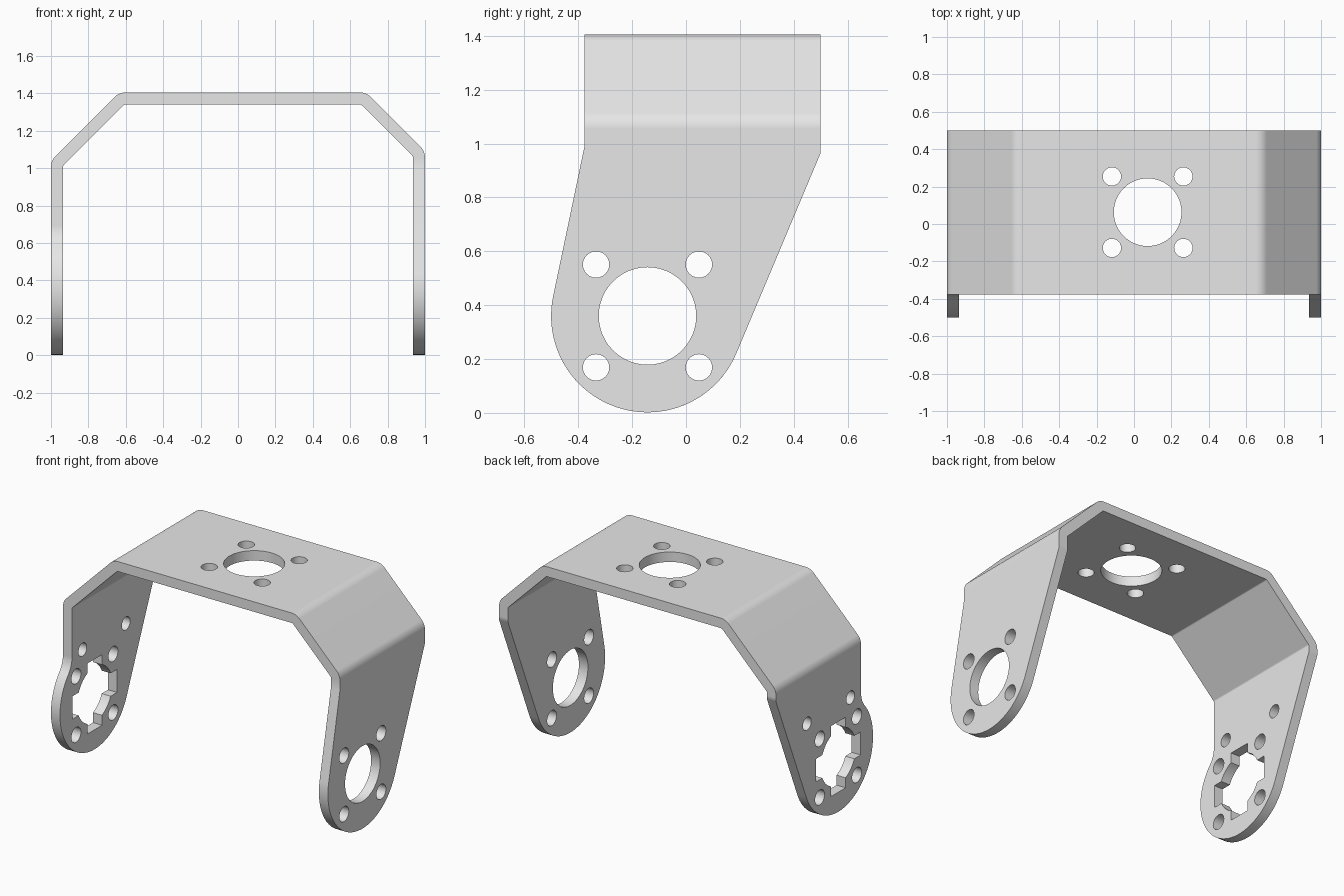
import bpy, bmesh
from math import sin, cos, pi, asin, atan2, acos, hypot, sqrt, tan, radians
from mathutils import Vector

cube = bpy.data.objects.get("Cube")
if cube:
    bpy.data.objects.remove(cube, do_unlink=True)

# Main dimensions
TOP, T = 1.405, 0.065            # height, sheet thickness
FRONT, BACK = -0.377, 0.5        # sheet width in y
JOIN = 0.99                      # height where legs meet the folded sheet
HY, HZ, R = -0.143, 0.36, 0.358  # rounded leg end: centre and radius
PX, PY = 0.073, 0.063            # centre of the top hole pattern

metal = bpy.data.materials.new("grey metal")
metal.use_nodes = True
GREY = (0.8, 0.8, 0.8, 1)
metal.diffuse_color = GREY
metal.node_tree.nodes["Principled BSDF"].inputs["Base Color"].default_value = GREY


def arc(cx, cy, r, a0, a1, n):
    return [(cx + r * cos(a0 + (a1 - a0) * i / n), cy + r * sin(a0 + (a1 - a0) * i / n))
            for i in range(n + 1)]


def circle(cx, cy, r, n=48):
    return arc(cx, cy, r, 0, 2 * pi, n)[:-1]


def prism(bm, outline, place, lo, hi, skip=(), caps=True):
    """Extrude a closed outline from lo to hi; skip lists open side faces."""
    a = [bm.verts.new(place(u, v, lo)) for u, v in outline]
    b = [bm.verts.new(place(u, v, hi)) for u, v in outline]
    n = len(outline)
    for i in range(n):
        j = (i + 1) % n
        if i not in skip:
            bm.faces.new((a[i], a[j], b[j], b[i]))
    if caps:
        bm.faces.new(a)
        bm.faces.new(b[::-1])


def along_x(u, v, d):
    return (d, u, v)


def along_y(u, v, d):
    return (u, d, v)


def along_z(u, v, d):
    return (u, v, d)


def make_object(name, bm):
    bmesh.ops.remove_doubles(bm, verts=bm.verts, dist=0.0002)
    bmesh.ops.recalc_face_normals(bm, faces=bm.faces)
    mesh = bpy.data.meshes.new(name)
    bm.to_mesh(mesh)
    bm.free()
    mesh.materials.append(metal)
    ob = bpy.data.objects.new(name, mesh)
    bpy.context.collection.objects.link(ob)
    return ob


def tangent_angle(py, pz, side):
    """Angle on the rounded end where a line from the given point touches it."""
    dy, dz = py - HY, pz - HZ
    return atan2(dz, dy) + side * acos(R / hypot(dy, dz))


def fold(corners, inset, radius):
    """Offset the fold line inwards and round its inner corners."""
    pts = []
    path = [Vector(c) for c in corners]
    for i, p in enumerate(path):
        if i in (0, len(path) - 1):
            pts.append((p.x + (inset if i == 0 else -inset), p.y))
            continue
        d0 = (p - path[i - 1]).normalized()
        d1 = (path[i + 1] - p).normalized()
        n0, n1 = Vector((d0.y, -d0.x)), Vector((d1.y, -d1.x))
        q = p + (n0 + n1) * inset / (1 + n0.dot(n1))
        c = q + (n0 + n1) * radius / (1 + n0.dot(n1))
        a0, a1 = atan2(-n0.y, -n0.x), atan2(-n1.y, -n1.x)
        pts += arc(c.x, c.y, radius, a0, a1, 6)
    return pts


# Folded sheet: two slopes and the top plate
bm = bmesh.new()
corners = [(-1, JOIN), (-1, 1.04), (-0.635, TOP), (0.685, TOP), (1, 1.09), (1, JOIN)]
outer, inner = fold(corners, 0, 0.08), fold(corners, T, 0.015)
profile = outer + inner[::-1]
ends = (len(outer) - 1, len(profile) - 1)
prism(bm, profile, along_y, FRONT, BACK, skip=ends, caps=False)
for y in (FRONT, BACK):
    # edge strips between outer and inner lines
    for i in range(len(outer) - 1):
        strip = (outer[i], outer[i + 1], inner[i + 1], inner[i])
        bm.faces.new([bm.verts.new((u, y, v)) for u, v in strip])

# Leg outlines: straight back edge, rounded end, then the front edge
back_corner = (BACK, 0.965)
a_back = tangent_angle(*back_corner, -1)
start = [(FRONT, JOIN), (BACK, JOIN), back_corner]

a_front = tangent_angle(FRONT, JOIN, 1)
left_leg = start + arc(HY, HZ, R, a_back, a_front - 2 * pi, 48)

# The other leg has an upright front edge with a fillet into the round end
F = 0.15
fz = HZ + sqrt((R + F) ** 2 - (HY - FRONT + F) ** 2)
a_fil = atan2(fz - HZ, FRONT - F - HY)
right_leg = start + arc(HY, HZ, R, a_back, a_fil - 2 * pi, 48)
right_leg += arc(FRONT - F, fz, F, a_fil - pi, 0, 10)[1:]

prism(bm, left_leg, along_x, 1 - T, 1, skip=(0,))
prism(bm, right_leg, along_x, -1, T - 1, skip=(0,))
bracket = make_object("bracket", bm)

# Hole cutters
bm = bmesh.new()
BIG, SMALL, STEP = 0.181, 0.049, 0.191
prism(bm, circle(HY, HZ, BIG), along_x, 0.8, 1.2)
prism(bm, circle(PX, PY, BIG), along_z, 1.2, 1.6)
for su in (-1, 1):
    for sv in (-1, 1):
        prism(bm, circle(PX + su * STEP, PY + sv * STEP, SMALL, 24), along_z, 1.2, 1.6)
        for x in (-1, 1):
            prism(bm, circle(HY + su * STEP, HZ + sv * STEP, SMALL, 24),
                  along_x, x - 0.2, x + 0.2)
for y in (-0.268, 0.18):
    prism(bm, circle(y, 0.7, 0.043, 24), along_x, -1.2, -0.8)

# Round hole with four square notches
W, D = 0.075, 0.23
a = asin(W / BIG)
quarter = [(D, -W), (D, W)] + arc(0, 0, BIG, a, pi / 2 - a, 10)
notched = []
for k in range(4):
    c, s = cos(k * pi / 2), sin(k * pi / 2)
    notched += [(HY + u * c - v * s, HZ + u * s + v * c) for u, v in quarter]
prism(bm, notched, along_x, -1.2, -0.8)
cutter = make_object("hole_cutter", bm)
cutter.hide_render = True

# Cut the holes and finish the shading
cut = bracket.modifiers.new("holes", "BOOLEAN")
cut.operation, cut.solver, cut.object = "DIFFERENCE", "EXACT", cutter
bpy.ops.object.select_all(action="DESELECT")
bpy.context.view_layer.objects.active = bracket
bracket.select_set(True)
bpy.ops.object.modifier_apply(modifier=cut.name)
bpy.data.objects.remove(cutter, do_unlink=True)
bpy.ops.object.shade_smooth_by_angle(angle=radians(30))
weighted = bracket.modifiers.new("flat_faces", "WEIGHTED_NORMAL")
weighted.keep_sharp = True
